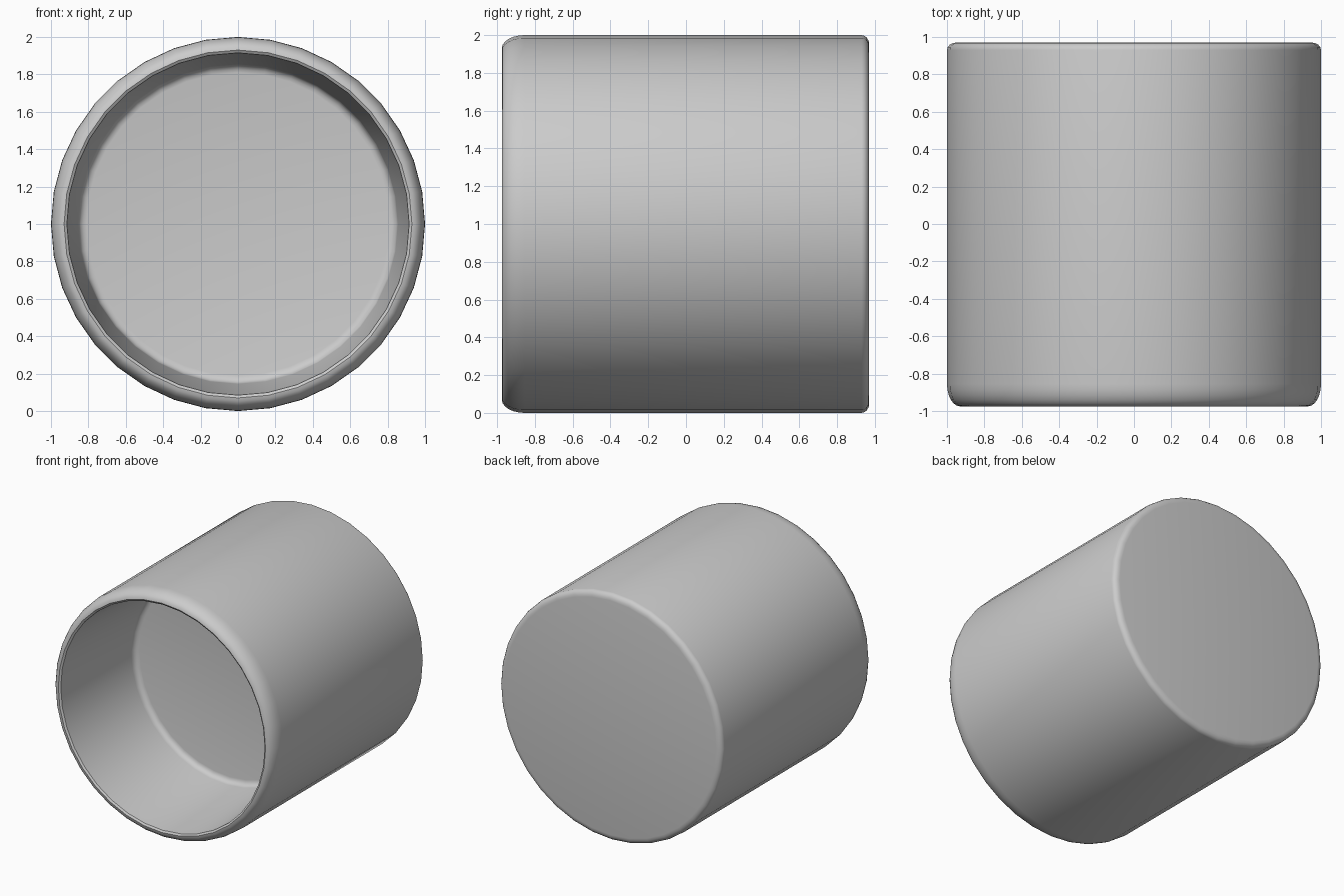
import bpy, bmesh, math

if "Cube" in bpy.data.objects:
    bpy.data.objects.remove(bpy.data.objects["Cube"])

SEGMENTS = 36


def arc(cy, cr, ry, rr, start, end, steps):
    """Elliptical arc in (y, radius) space; angles in degrees."""
    points = []
    for i in range(steps + 1):
        a = math.radians(start + (end - start) * i / steps)
        points.append((cy + ry * math.cos(a), cr + rr * math.sin(a)))
    return points


# Profile from back centre, round the outside and lip, to the inner floor
profile = (
    arc(0.93, 0.95, 0.04, 0.05, 0, 90, 4)            # back edge
    + arc(-0.855, 0.93, 0.12, 0.07, 90, 180, 6)      # rounded lip
    + [(-0.965, 0.915)]                              # lip inner edge
    + arc(-0.15, 0.81, 0.045, 0.045, 90, 0, 4)       # floor fillet
)

# Revolve the profile about the y axis, lying on the ground
bm = bmesh.new()
rings = []
for y, r in profile:
    ring = []
    for i in range(SEGMENTS):
        a = 2 * math.pi * i / SEGMENTS
        ring.append(bm.verts.new((r * math.sin(a), y, 1 + r * math.cos(a))))
    rings.append(ring)
for a, b in zip(rings, rings[1:]):
    for i in range(SEGMENTS):
        j = (i + 1) % SEGMENTS
        bm.faces.new((a[i], a[j], b[j], b[i]))

# Back disc and inner floor
bm.faces.new(rings[0])
bm.faces.new(rings[-1])
bmesh.ops.recalc_face_normals(bm, faces=bm.faces[:])

mesh = bpy.data.meshes.new("cup")
bm.to_mesh(mesh)
bm.free()
cup = bpy.data.objects.new("cup", mesh)
bpy.context.collection.objects.link(cup)

# Smooth shading with the lip's inner edge kept crisp
bpy.context.view_layer.objects.active = cup
cup.select_set(True)
bpy.ops.object.shade_smooth_by_angle(angle=math.radians(40))
